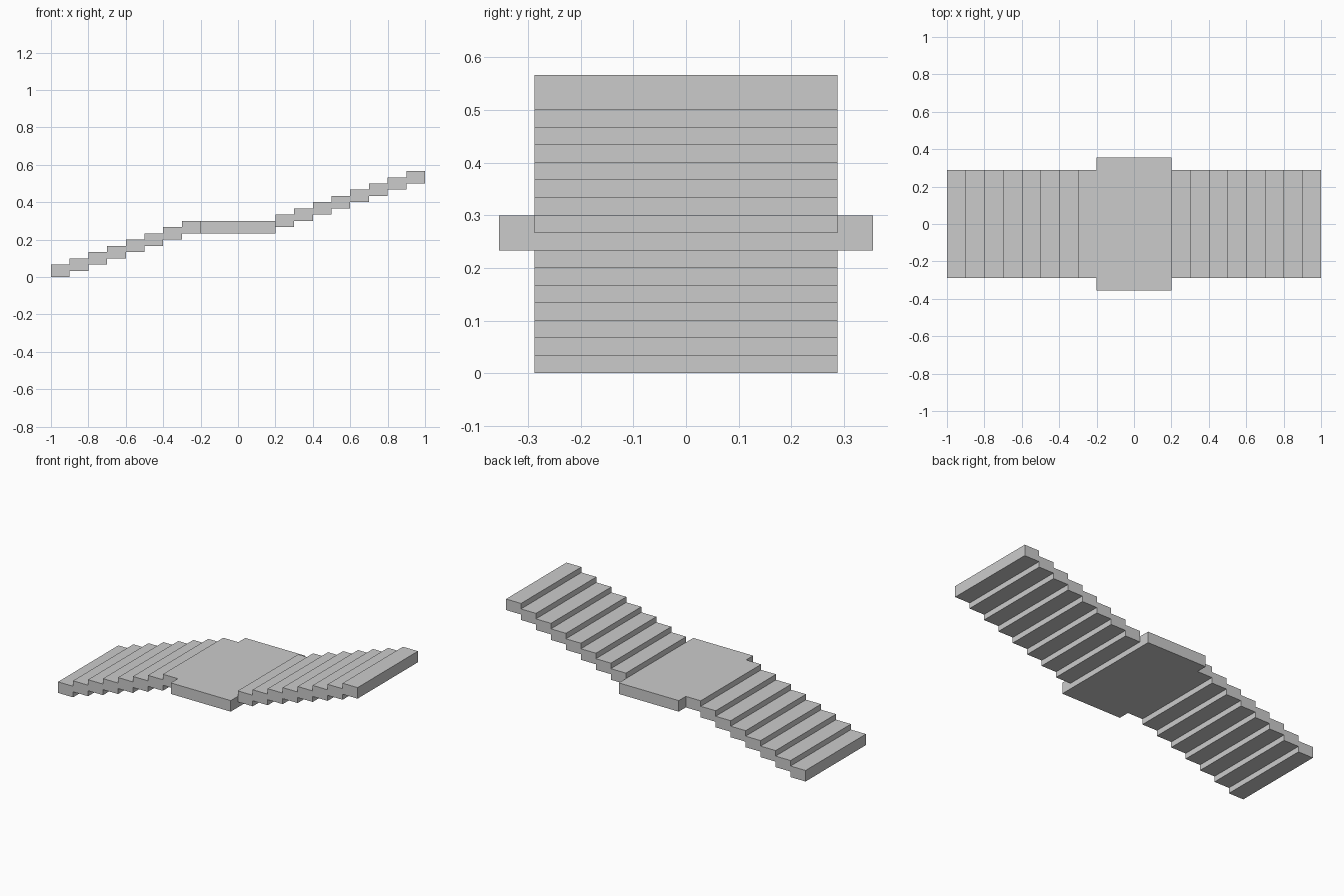
import bpy, bmesh

if "Cube" in bpy.data.objects:
    bpy.data.objects.remove(bpy.data.objects["Cube"])

RUN, RISE, STEPS = 0.1, 0.1 / 3, 8
THICK = 2 * RISE


def extrude_profile(name, points, half_width):
    """Extrude an x-z outline symmetrically along y."""
    bm = bmesh.new()
    face = bm.faces.new([bm.verts.new((x, -half_width, z)) for x, z in points])
    new = bmesh.ops.extrude_face_region(bm, geom=[face])["geom"]
    bmesh.ops.translate(bm, vec=(0, 2 * half_width, 0),
                        verts=[v for v in new if isinstance(v, bmesh.types.BMVert)])
    bmesh.ops.recalc_face_normals(bm, faces=bm.faces)
    mesh = bpy.data.meshes.new(name)
    bm.to_mesh(mesh)
    bm.free()
    obj = bpy.data.objects.new(name, mesh)
    bpy.context.collection.objects.link(obj)
    return obj


def flight(name, x0, z0):
    """Stepped slab: sawtooth underside and the same line raised for treads."""
    under = []
    for i in range(STEPS):
        z = z0 + i * RISE
        under += [(x0 + i * RUN, z), (x0 + (i + 1) * RUN, z)]
    treads = [(x, z + THICK) for x, z in reversed(under)]
    return extrude_profile(name, under + treads, 0.288)


# Lower and upper flights of steps
flight("lower_flight", -1.0, 0.0)
flight("upper_flight", 0.2, STEPS * RISE)

# Wider landing between the flights, level with the last lower step
low = (STEPS - 1) * RISE
extrude_profile("landing", [(-0.2, low), (0.2, low),
                            (0.2, low + THICK), (-0.2, low + THICK)], 0.355)
